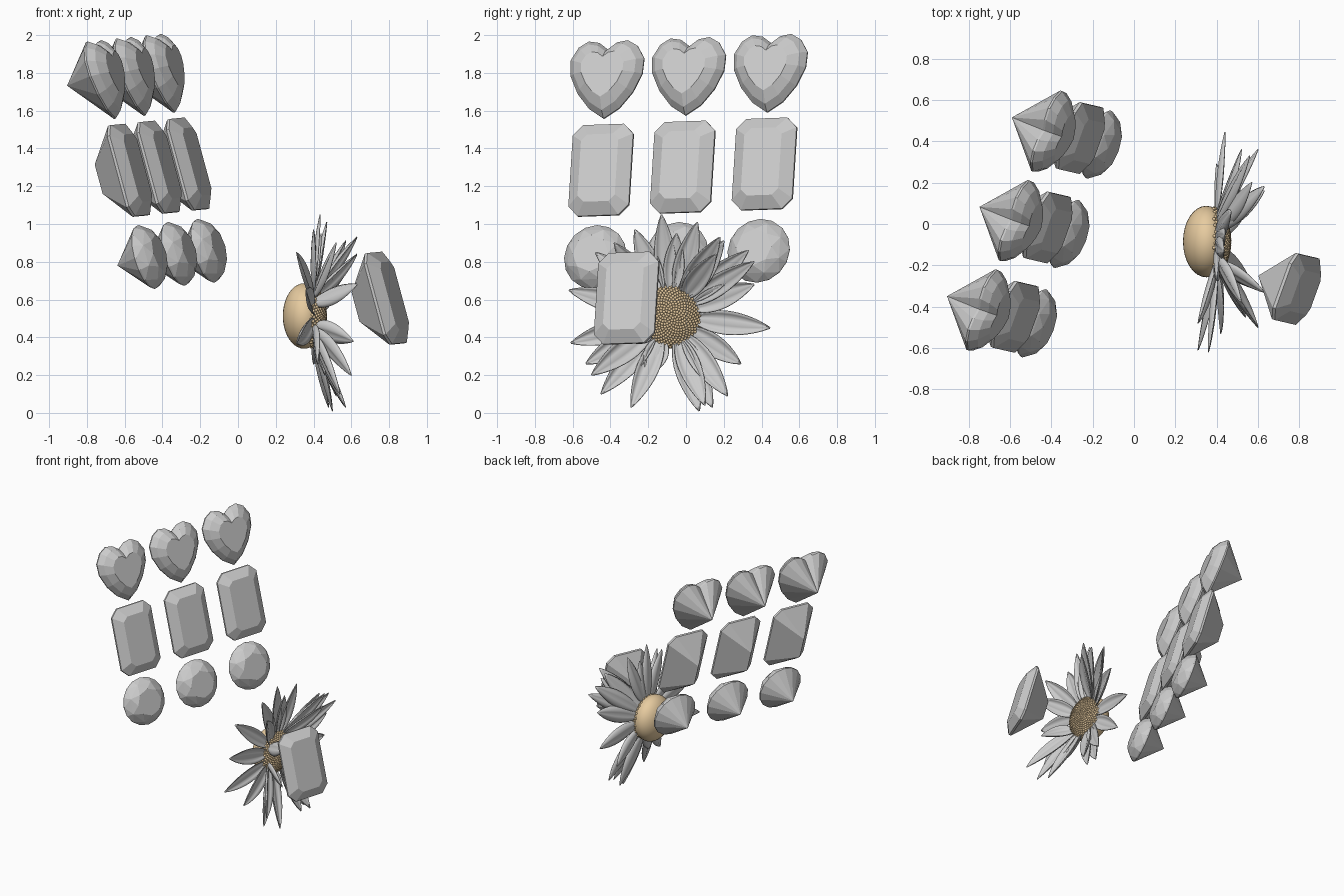
import bpy, bmesh, math, random
from mathutils import Vector, Matrix

if "Cube" in bpy.data.objects:
    bpy.data.objects.remove(bpy.data.objects["Cube"])

random.seed(4)

# Shared gem axes: across, up, facing
U = Vector((0.34, 0.94, 0.033)).normalized()
V = Vector((-0.26, 0.06, 0.96))
V = (V - U * V.dot(U)).normalized()
N = U.cross(V)


def finish(bm, name, loc=None, mat=None):
    bmesh.ops.recalc_face_normals(bm, faces=bm.faces)
    me = bpy.data.meshes.new(name)
    bm.to_mesh(me)
    bm.free()
    ob = bpy.data.objects.new(name, me)
    bpy.context.collection.objects.link(ob)
    if loc is not None:
        ob.matrix_world = Matrix.Translation(loc) @ Matrix((U, V, N)).transposed().to_4x4()
    if mat:
        me.materials.append(mat)
    return ob


def hull_gem(name, points, loc):
    bm = bmesh.new()
    vs = [bm.verts.new(p) for p in points]
    bmesh.ops.convex_hull(bm, input=vs)
    bmesh.ops.dissolve_limit(bm, angle_limit=0.01, verts=bm.verts, edges=bm.edges)
    finish(bm, name, loc)


def ring(n, r, z, turn=0.0):
    return [(r * math.cos(math.tau * (i + turn) / n), r * math.sin(math.tau * (i + turn) / n), z)
            for i in range(n)]


def octagon(w, h, c, z):
    return [(sx * a, sy * b, z) for sx in (-1, 1) for sy in (-1, 1)
            for a, b in ((w, h - c), (w - c, h))]


# Round gem: table, kite corners, girdle, point
def round_gem(name, loc):
    hull_gem(name, ring(8, 0.10, 0.078) + ring(8, 0.146, 0.048, 0.5)
             + ring(16, 0.174, 0.006) + ring(16, 0.174, -0.004) + [(0, 0, -0.17)], loc)


# Step-cut gem: table, girdle, keel
def step_gem(name, loc):
    hull_gem(name, octagon(0.105, 0.185, 0.035, 0.05) + octagon(0.17, 0.25, 0.055, 0.005)
             + octagon(0.17, 0.25, 0.055, -0.01) + [(0, 0.08, -0.18), (0, -0.08, -0.18)], loc)


# Heart gem: outline rings joined to a table and a point
def heart_gem(name, loc):
    half = [(0.05, 0.177), (0.11, 0.187), (0.165, 0.155), (0.207, 0.085),
            (0.202, 0.0), (0.155, -0.10), (0.085, -0.185)]
    outline = [(0, 0.14)] + half + [(0, -0.24)] + [(-x, y) for x, y in reversed(half)]
    bm = bmesh.new()
    levels = [[bm.verts.new((x * s, y * s, z)) for x, y in outline]
              for s, z in ((1, -0.004), (1, 0.006), (0.85, 0.045), (0.58, 0.08))]
    apex = bm.verts.new((0, 0, -0.21))
    n = len(outline)
    for i in range(n):
        j = (i + 1) % n
        for a, b in zip(levels, levels[1:]):
            bm.faces.new((a[i], a[j], b[j], b[i]))
        bm.faces.new((levels[0][j], levels[0][i], apex))
    bm.faces.new(levels[-1])
    finish(bm, name, loc)


# Three columns of gems, plus a loose one
step = Vector((0.157, 0.4325, 0.0165))
for k in range(3):
    heart_gem(f"heart_gem_{k + 1}", Vector((-0.715, -0.42, 1.788)) + step * k)
    step_gem(f"step_gem_{k + 1}", Vector((-0.575, -0.45, 1.285)) + step * k)
    round_gem(f"round_gem_{k + 1}", Vector((-0.485, -0.48, 0.825)) + step * k)
step_gem("loose_step_gem", Vector((0.785, -0.315, 0.608)))

# Flower centre
tan = bpy.data.materials.new("tan")
tan.diffuse_color = (0.8, 0.6, 0.35, 1)
tan.use_nodes = True
tan.node_tree.nodes["Principled BSDF"].inputs["Base Color"].default_value = tan.diffuse_color
C = Vector((0.35, -0.085, 0.513))
R = Vector((0.113, 0.173, 0.173))
bm = bmesh.new()
bmesh.ops.create_uvsphere(bm, u_segments=32, v_segments=20, radius=1)
for v in bm.verts:
    v.co = Vector((C[i] + R[i] * v.co[i] for i in range(3)))
for f in bm.faces:
    f.smooth = True
finish(bm, "flower_centre", mat=tan)

# Seeds in a spiral over the front of the centre
bm = bmesh.new()
count = 420
for i in range(count):
    t = (i + 0.5) / count
    rad = 0.95 * math.sqrt(t)
    a = i * 2.39996
    p = Vector((math.sqrt(1 - rad * rad), rad * math.cos(a), rad * math.sin(a)))
    pos = Vector((C[k] + R[k] * p[k] for k in range(3)))
    bmesh.ops.create_icosphere(bm, subdivisions=1, radius=0.0095, matrix=Matrix.Translation(pos))
for f in bm.faces:
    f.smooth = True
finish(bm, "flower_seeds", mat=tan)


# Ribbed petal swept from the centre's rim out to a tip
def petal(name, tip, width, bow):
    tip = Vector(tip)
    out = Vector((0, tip.y - C.y, tip.z - C.z)).normalized()
    base = Vector((0.395, C.y, C.z)) + out * 0.13
    mid = (base + tip) / 2 + Vector((bow, 0, 0))
    bm = bmesh.new()
    rows, cols = 14, 8
    grid = []
    for i in range(rows + 1):
        t = i / rows
        p = base * (1 - t) ** 2 + mid * 2 * t * (1 - t) + tip * t * t
        d = ((mid - base) * (1 - t) + (tip - mid) * t).normalized()
        side = d.cross(Vector((1, 0, 0))).normalized()
        up = side.cross(d).normalized()
        w = width * 0.5 * (0.25 * (1 - t) + 0.98 * math.sin(math.pi * t ** 0.9) ** 0.75
                           if 0 < t < 1 else 0.25 * (1 - t) + 0.04)
        row = []
        for j in range(cols + 1):
            s = 2 * j / cols - 1
            lift = w * (0.35 * s * s + 0.09 * math.cos(s * math.tau))
            row.append(bm.verts.new(p + side * s * w + up * lift))
        grid.append(row)
    for a, b in zip(grid, grid[1:]):
        for j in range(cols):
            bm.faces.new((a[j], a[j + 1], b[j + 1], b[j])).smooth = True
    ob = finish(bm, name)
    sol = ob.modifiers.new("thickness", "SOLIDIFY")
    sol.thickness = 0.005
    sol.offset = 0


tips = [
    (0.435, -0.13, 1.05), (0.47, 0.06, 1.01), (0.44, -0.05, 0.95), (0.57, 0.20, 0.91),
    (0.63, 0.18, 0.93), (0.56, 0.33, 0.86), (0.60, 0.36, 0.80), (0.63, 0.16, 0.84),
    (0.52, 0.36, 0.68), (0.44, 0.445, 0.45), (0.40, 0.29, 0.26), (0.52, 0.22, 0.09),
    (0.48, 0.14, 0.03), (0.50, 0.07, 0.01), (0.56, 0.10, 0.04), (0.57, -0.29, 0.03),
    (0.46, -0.20, 0.20), (0.54, -0.45, 0.10), (0.60, -0.50, 0.20), (0.42, -0.53, 0.26),
    (0.31, -0.61, 0.37), (0.36, -0.62, 0.65), (0.63, -0.33, 0.68), (0.61, -0.32, 0.38),
    (0.31, -0.48, 0.85), (0.52, -0.38, 0.90), (0.40, -0.27, 0.97),
]
for k, tip in enumerate(tips):
    petal(f"petal_{k + 1}", tip, random.uniform(0.095, 0.115), random.uniform(-0.03, 0.0))
